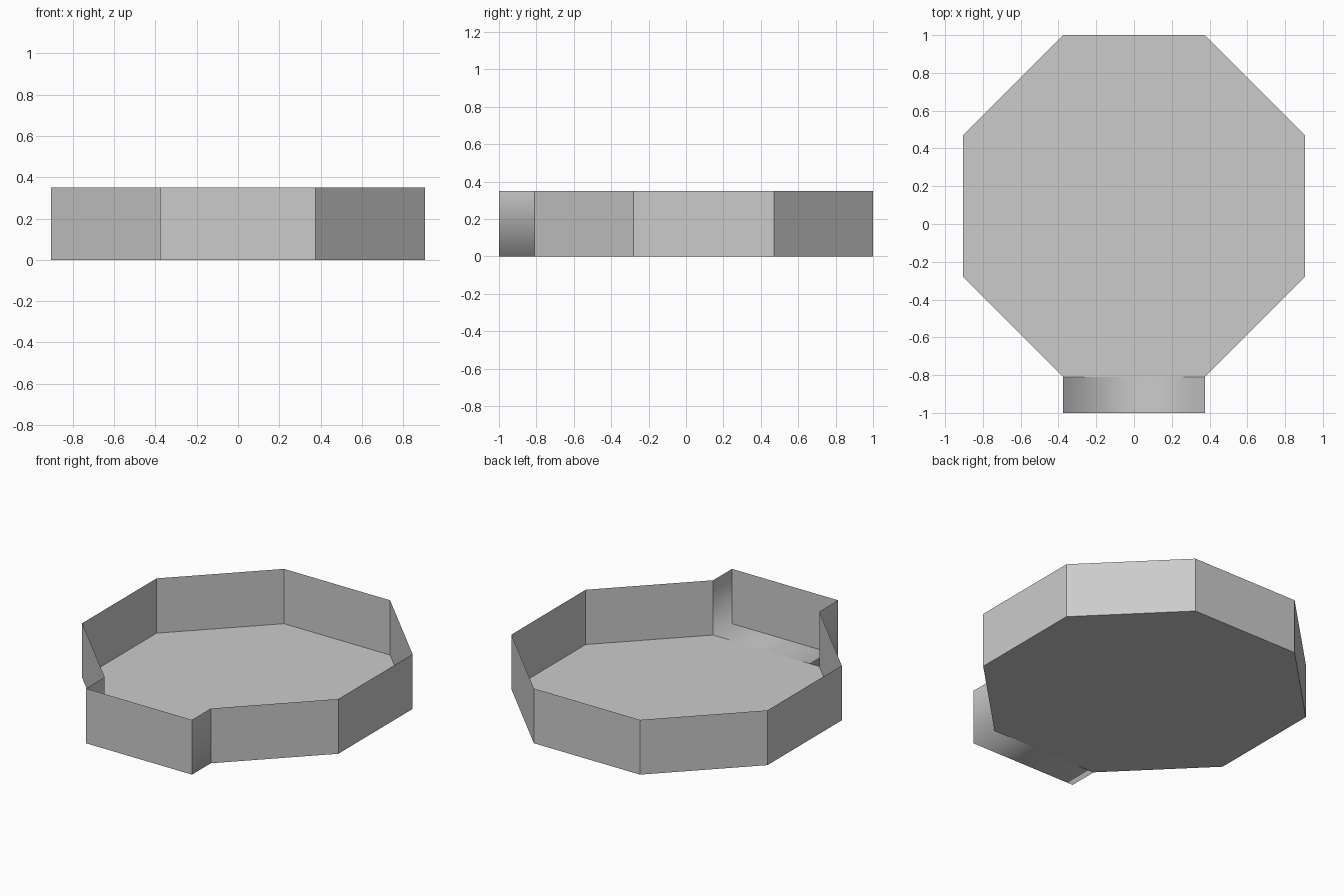
import bpy, bmesh, math
from mathutils import Matrix, Vector

if "Cube" in bpy.data.objects:
    bpy.data.objects.remove(bpy.data.objects["Cube"])

INRADIUS = 0.905
CENTER_Y = 0.095
LIP = 0.19
HEIGHT = 0.35

bm = bmesh.new()

# Octagonal floor
place = Matrix.Translation((0, CENTER_Y, 0)) @ Matrix.Rotation(math.pi / 8, 4, 'Z')
bmesh.ops.create_circle(bm, cap_ends=True, segments=8,
                        radius=INRADIUS / math.cos(math.pi / 8), matrix=place)


def extrude(edges, offset):
    geom = bmesh.ops.extrude_edge_only(bm, edges=edges)["geom"]
    verts = [g for g in geom if isinstance(g, bmesh.types.BMVert)]
    bmesh.ops.translate(bm, verts=verts, vec=Vector(offset))


# Front bay: pull the front edge of the floor forward
front = min(bm.edges, key=lambda e: sum(v.co.y for v in e.verts))
extrude([front], (0, -LIP, 0))

# Thin walls all around the floor outline, open at the top
extrude([e for e in bm.edges if e.is_boundary], (0, 0, HEIGHT))
bmesh.ops.recalc_face_normals(bm, faces=bm.faces)
floor = max(bm.faces, key=lambda f: f.calc_area())
if floor.normal.z > 0:
    bmesh.ops.reverse_faces(bm, faces=bm.faces)

# Softly shaded bay strips, flat faces elsewhere
for f in bm.faces:
    y = f.calc_center_median().y
    f.smooth = -0.99 < y < -0.82

mesh = bpy.data.meshes.new("octagonal_tray")
bm.to_mesh(mesh)
bm.free()
tray = bpy.data.objects.new("octagonal_tray", mesh)
bpy.context.collection.objects.link(tray)
